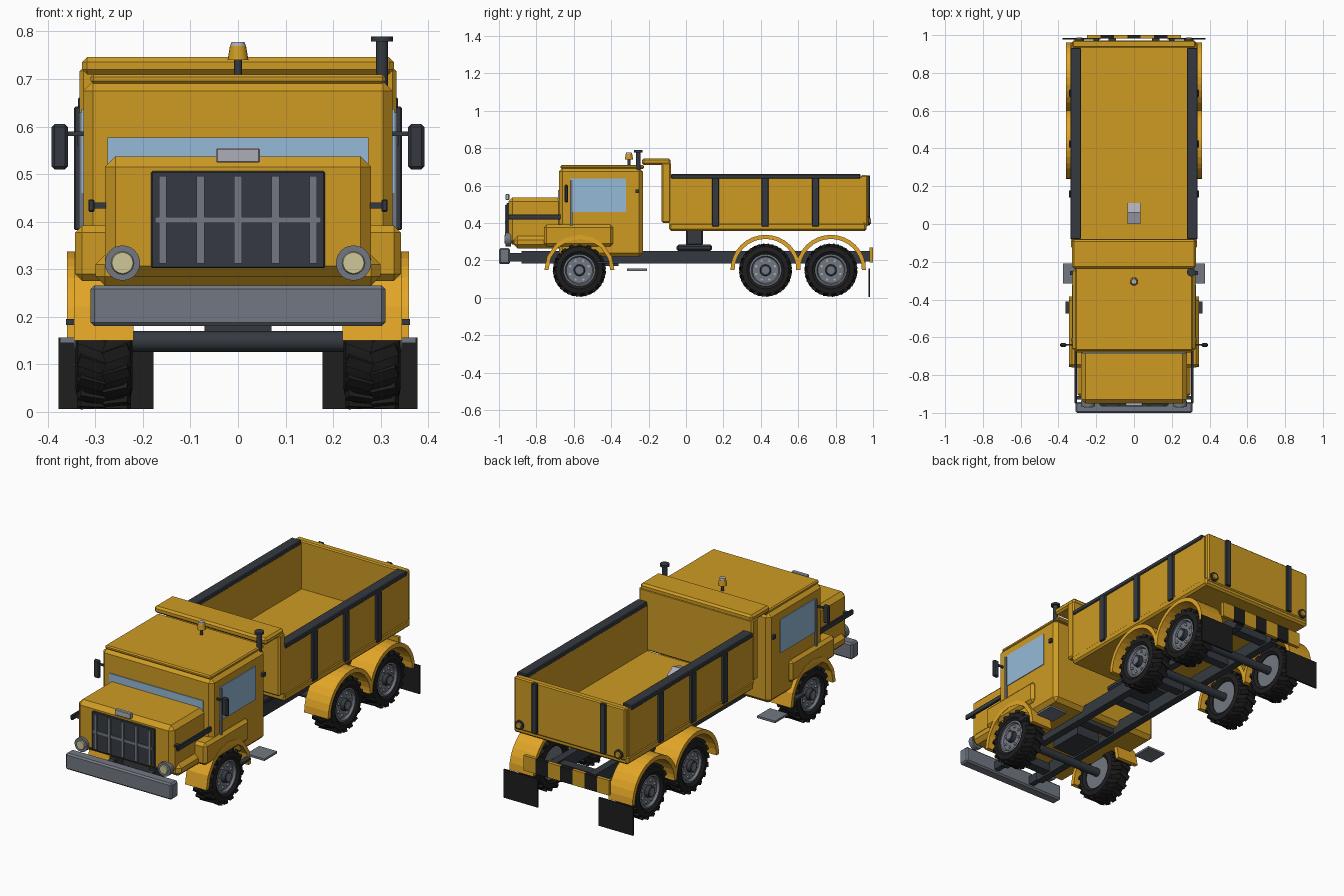
import bpy, bmesh, math
from mathutils import Matrix, Vector

old = bpy.data.objects.get("Cube")
if old:
    bpy.data.objects.remove(old, do_unlink=True)


def material(name, r, g, b):
    m = bpy.data.materials.new(name)
    m.use_nodes = True
    m.diffuse_color = (r, g, b, 1)
    m.node_tree.nodes["Principled BSDF"].inputs["Base Color"].default_value = (r, g, b, 1)
    return m


YELLOW = material("body yellow", 0.62, 0.33, 0.017)
FENDER = material("fender yellow", 0.76, 0.38, 0.02)
DARK = material("dark trim", 0.035, 0.042, 0.052)
RUBBER = material("tyre rubber", 0.013, 0.013, 0.013)
STEEL = material("grey steel", 0.17, 0.19, 0.225)
PALE = material("pale metal", 0.42, 0.42, 0.48)
GLASS = material("window glass", 0.3, 0.49, 0.68)
LENS = material("lamp lens", 0.62, 0.57, 0.32)


def finish(name, bm, mat, bevel=0, smooth=False):
    bmesh.ops.recalc_face_normals(bm, faces=bm.faces)
    me = bpy.data.meshes.new(name)
    bm.to_mesh(me)
    bm.free()
    me.materials.append(mat)
    ob = bpy.data.objects.new(name, me)
    bpy.context.collection.objects.link(ob)
    if bevel:
        mod = ob.modifiers.new("bevel", 'BEVEL')
        mod.width = bevel
        mod.segments = 1
    if smooth:
        bpy.ops.object.select_all(action='DESELECT')
        ob.select_set(True)
        bpy.context.view_layer.objects.active = ob
        bpy.ops.object.shade_smooth_by_angle(angle=math.radians(35))
    return ob


def add_box(bm, x, y, z, matrix=Matrix()):
    mid = Vector([sum(r) / 2 for r in (x, y, z)])
    size = Vector([r[1] - r[0] for r in (x, y, z)])
    bmesh.ops.create_cube(bm, size=1, matrix=matrix @ Matrix.Translation(mid) @ Matrix.Diagonal(size).to_4x4())


def box(name, x, y, z, mat, bevel=0.0):
    bm = bmesh.new()
    add_box(bm, x, y, z)
    return finish(name, bm, mat, bevel)


def pair(name, x, y, z, mat, bevel=0.0):
    box("left_" + name, x, y, z, mat, bevel)
    box("right_" + name, (-x[1], -x[0]), y, z, mat, bevel)


def cyl(name, centre, r, length, axis, mat, top=None, sides=24):
    bm = bmesh.new()
    bmesh.ops.create_cone(bm, cap_ends=True, segments=sides, radius1=r,
                          radius2=r if top is None else top, depth=length)
    turn = Vector((0, 0, 1)).rotation_difference(Vector(axis)).to_matrix().to_4x4()
    bm.transform(Matrix.Translation(centre) @ turn)
    return finish(name, bm, mat, smooth=True)


def prism(name, points, x0, x1, mat, bevel=0):
    """Side profile of (y, z) points, extruded along x."""
    bm = bmesh.new()
    face = bm.faces.new([bm.verts.new((x0, y, z)) for y, z in points])
    made = bmesh.ops.extrude_face_region(bm, geom=[face])["geom"]
    bmesh.ops.translate(bm, vec=(x1 - x0, 0, 0), verts=[v for v in made if isinstance(v, bmesh.types.BMVert)])
    return finish(name, bm, mat, bevel)


def arch(name, y, z, outer, inner, x0, x1, steps):
    """Curved mudguard over a wheel."""
    angles = [math.pi * i / steps for i in range(steps + 1)]
    pts = [(y + outer * math.cos(a), z + outer * math.sin(a)) for a in angles]
    pts += [(y + inner * math.cos(a), z + inner * math.sin(a)) for a in reversed(angles)]
    prism(name, pts, x0, x1, FENDER)


def lathe(name, profile, centre, side, mat, sides=32):
    """Revolve (x, radius) points about the x axis."""
    bm = bmesh.new()
    vs = [bm.verts.new((x * side, 0, r)) for x, r in profile]
    es = [bm.edges.new(p) for p in zip(vs, vs[1:])]
    bmesh.ops.spin(bm, geom=vs + es, cent=(0, 0, 0), axis=(1, 0, 0), angle=math.tau, steps=sides)
    bmesh.ops.remove_doubles(bm, verts=bm.verts, dist=0.0001)
    bm.transform(Matrix.Translation(centre))
    return finish(name, bm, mat, smooth=True)


# Wheels with chunky tread, rim, hub and bolts
R, WZ = 0.14, 0.148
for label, wy in (("front", -0.57), ("middle", 0.425), ("rear", 0.775)):
    for side, sname in ((1, "left"), (-1, "right")):
        n = f"{label}_{sname}_"
        c = (0.282 * side, wy, WZ)
        lathe(n + "tyre", [(-.05, .085), (-.06, .1), (-.055, .125), (-.04, .134), (.04, .134),
                           (.055, .125), (.06, .1), (.05, .085), (-.05, .085)], c, side, RUBBER)
        bm = bmesh.new()
        for i in range(18):
            for half in (1, -1):
                turn = Matrix.Rotation(math.tau * (i + half / 4) / 18, 4, 'X')
                slant = Matrix.Rotation(half * 0.35, 4, 'Z')
                add_box(bm, sorted((0, half * 0.056)), (-.012, .012), (.122, R),
                        Matrix.Translation(c) @ turn @ slant)
        finish(n + "tread", bm, RUBBER)
        lathe(n + "rim", [(-.045, 0), (-.045, .087), (.05, .087), (.052, .076), (.04, .07), (.04, 0)],
              c, side, STEEL)
        cyl(n + "hub", (c[0] + .045 * side, wy, WZ), .032, .03, (side, 0, 0), DARK, .028)
        cyl(n + "hub_cap", (c[0] + .055 * side, wy, WZ), .02, .016, (side, 0, 0), STEEL)
        for i in range(8):
            a = math.tau * (i + 0.5) / 8
            cyl(n + "bolt", (c[0] + .042 * side, wy + .054 * math.cos(a), WZ + .054 * math.sin(a)),
                .007, .012, (1, 0, 0), PALE, sides=6)
        # Mudguards
        x0, x1 = sorted((side * 0.22, side * (0.345 if label == "front" else 0.36)))
        arch(n + "mudguard", wy, 0.15, 0.187, 0.165, x0, x1, 8 if label == "front" else 16)
    cyl(label + "_axle", (0, wy, WZ), .022, .48, (1, 0, 0), DARK)

# Chassis
pair("chassis_rail", (.095, .135), (-.88, .96), (.185, .25), DARK)
for y in (-.8, -.3, -.02, .25, .6, .9):
    box("cross_member", (-.1, .1), (y - .025, y + .025), (.195, .24), DARK)
box("gearbox", (-.07, .07), (-.55, -.36), (.17, .24), DARK)
box("hoist_base", (-.14, .14), (-.05, .14), (.25, .285), DARK, .01)
box("hoist_pedestal", (-.08, .08), (0, .09), (.28, .365), DARK, .008)
prism("hoist_ram", [(0, .36), (.05, .36), (.11, .41), (.06, .44), (0, .42)], -.035, .035, PALE)

# Cab, roof and bonnet
box("cab", (-.325, .325), (-.68, -.23), (.22, .695), YELLOW, .02)
box("roof_panel", (-.31, .31), (-.67, -.225), (.69, .71), YELLOW, .006)
box("bonnet", (-.28, .28), (-.95, -.66), (.285, .537), YELLOW, .022)
box("bonnet_underside", (-.3, .3), (-.92, -.66), (.265, .33), YELLOW, .02)
pair("wheel_box", (.25, .343), (-.76, -.39), (.275, .392), YELLOW, .015)
box("windscreen", (-.275, .275), (-.685, -.67), (.5, .577), GLASS)
pair("side_window", (.32, .329), (-.62, -.32), (.46, .637), GLASS)
pair("window_post", (.322, .334), (-.62, -.607), (.38, .63), STEEL)
pair("door_handle", (.32, .338), (-.27, -.25), (.56, .58), DARK)
pair("side_marker", (.335, .362), (-.475, -.41), (.183, .195), DARK)
pair("bonnet_rail", (.302, .315), (-.95, -.66), (.42, .447), DARK, .003)
pair("rail_mount", (.27, .305), (-.93, -.91), (.428, .44), DARK)
pair("mirror", (.358, .392), (-.65, -.63), (.51, .605), DARK, .006)
pair("mirror_arm", (.32, .365), (-.644, -.636), (.58, .59), DARK)
pair("step", (.27, .375), (-.315, -.208), (.145, .156), STEEL)

# Grille, lamps and bumper
box("grille", (-.183, .183), (-.96, -.94), (.302, .506), DARK, .003)
for i in range(-2, 3):
    box("grille_bar", (i * .079 - .008, i * .079 + .008), (-.967, -.955), (.312, .496), STEEL)
box("grille_crossbar", (-.175, .175), (-.965, -.955), (.397, .41), STEEL)
box("bonnet_plate", (-.046, .046), (-.965, -.945), (.524, .555), PALE, .003)
for s in (1, -1):
    cyl("headlamp_rim", (.243 * s, -.95, .313), .037, .03, (0, -1, 0), STEEL)
    cyl("headlamp_lens", (.243 * s, -.965, .313), .026, .012, (0, -1, 0), LENS, .022)
box("front_bumper", (-.31, .31), (-1, -.942), (.18, .266), STEEL, .008)
pair("bumper_bracket", (.1, .13), (-.95, -.86), (.195, .24), DARK)

# Beacon and exhaust stack
cyl("beacon_post", (0, -.305, .725), .008, .04, (0, 0, 1), DARK)
cyl("beacon", (0, -.305, .755), .022, .03, (0, 0, 1), YELLOW, .017, 16)
cyl("beacon_cap", (0, -.305, .773), .017, .01, (0, 0, 1), PALE, .014, 16)
cyl("exhaust_stack", (.303, -.255, .69), .013, .18, (0, 0, 1), DARK)
cyl("exhaust_cap", (.303, -.255, .784), .023, .011, (0, 0, 1), DARK)

# Open dump bed with ribs and cab guard
box("bed_floor", (-.335, .335), (-.09, .965), (.358, .402), YELLOW, .01)
pair("bed_side", (.282, .331), (-.09, .95), (.385, .645), YELLOW)
pair("bed_rail", (.28, .337), (-.08, .932), (.638, .662), DARK, .004)
box("bed_headboard", (-.333, .333), (-.13, -.08), (.4, .725), YELLOW, .008)
box("cab_guard", (-.328, .328), (-.235, -.082), (.71, .746), YELLOW, .01)
box("tailgate", (-.325, .325), (.935, .972), (.382, .656), YELLOW, .006)
for y in (.158, .423, .692):
    pair("side_rib", (.325, .345), (y - .019, y + .019), (.382, .642), DARK, .003)
pair("tail_rib", (.185, .215), (.965, .985), (.39, .655), DARK, .003)
for s in (1, -1):
    cyl("tail_lamp_rim", (.29 * s, .974, .41), .024, .016, (0, 1, 0), DARK)
    cyl("tail_lamp", (.29 * s, .982, .41), .019, .012, (0, 1, 0), YELLOW, .014)

# Striped rear bumper and mud flaps
w = .5 / 7
for i in range(7):
    x = -.25 + i * w
    box("rear_bumper_stripe", (x, x + w), (.982, 1), (.19, .27), RUBBER if i % 2 else YELLOW)
pair("bumper_mount", (.095, .135), (.95, .985), (.195, .25), DARK)
pair("mud_flap", (.178, .378), (.976, .984), (.006, .156), RUBBER)
